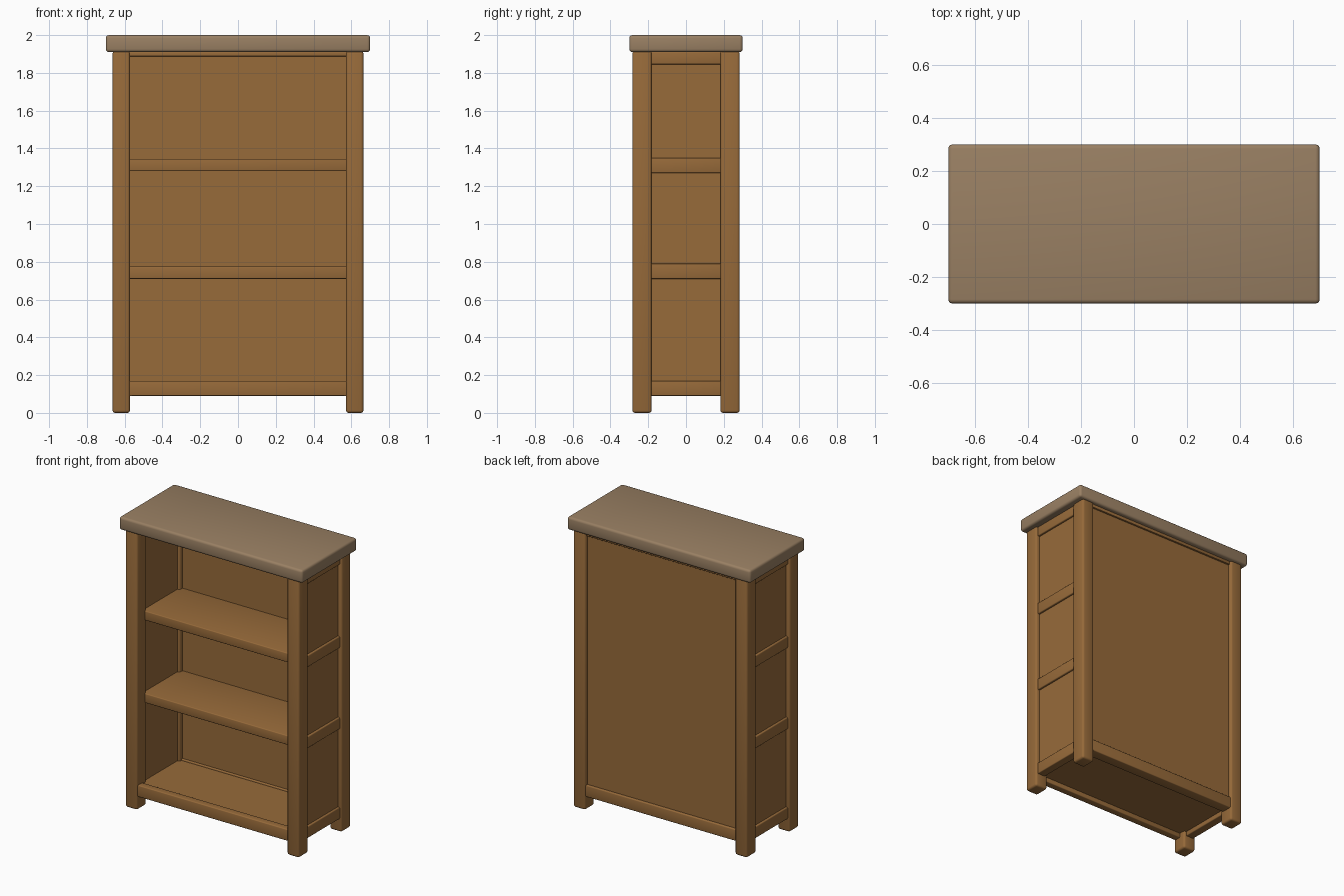
import bpy, bmesh

if "Cube" in bpy.data.objects:
    bpy.data.objects.remove(bpy.data.objects["Cube"])


def material(name, color):
    m = bpy.data.materials.new(name)
    m.diffuse_color = (*color, 1)
    m.use_nodes = True
    m.node_tree.nodes["Principled BSDF"].inputs["Base Color"].default_value = m.diffuse_color
    return m


wood = material("warm_wood", (0.31, 0.145, 0.042))
top_wood = material("pale_wood", (0.32, 0.215, 0.125))


def box(name, x, y, z, bevel=0.005, mat=wood):
    """Rounded box from (min, max) ranges on each axis."""
    me = bpy.data.meshes.new(name)
    bm = bmesh.new()
    bmesh.ops.create_cube(bm, size=1)
    for v in bm.verts:
        v.co = [r[0] if c < 0 else r[1] for c, r in zip(v.co, (x, y, z))]
    if bevel:
        bmesh.ops.bevel(bm, geom=bm.edges[:], offset=bevel, segments=3,
                        profile=0.5, affect='EDGES')
    bm.to_mesh(me)
    bm.free()
    me.materials.append(mat)
    ob = bpy.data.objects.new(name, me)
    bpy.context.collection.objects.link(ob)
    bpy.ops.object.select_all(action='DESELECT')
    ob.select_set(True)
    bpy.context.view_layer.objects.active = ob
    bpy.ops.object.shade_smooth_by_angle()
    return ob


def span(side, a, b):
    """Range a..b, mirrored to the negative side when side is -1."""
    return (a, b) if side > 0 else (-b, -a)


# Overhanging top slab
box("top_slab", (-0.70, 0.70), (-0.30, 0.30), (1.91, 2.0), 0.016, top_wood)

for sx, side in ((-1, "left"), (1, "right")):
    # Corner posts
    for sy, end in ((-1, "front"), (1, "back")):
        box(f"{end}_{side}_post", span(sx, 0.572, 0.664), span(sy, 0.182, 0.284),
            (0, 1.915), 0.014)
    # Side panel and its cross rails
    box(f"{side}_panel", span(sx, 0.59, 0.635), (-0.19, 0.19), (0.10, 1.912), 0)
    for i, (z0, z1) in enumerate(((0.09, 0.17), (0.71, 0.79), (1.27, 1.35), (1.845, 1.912))):
        box(f"{side}_rail_{i + 1}", span(sx, 0.60 if i else 0.59, 0.65),
            (-0.19, 0.19), (z0, z1), 0.006)

# Front and back base rails, and the back top rail
box("front_base_rail", (-0.58, 0.58), (-0.275, -0.225), (0.09, 0.17), 0.006)
box("back_base_rail", (-0.58, 0.58), (0.20, 0.275), (0.09, 0.17), 0.006)
box("back_top_rail", (-0.58, 0.58), (0.205, 0.27), (1.888, 1.912), 0.004)

# Back panel
box("back_panel", (-0.58, 0.58), (0.212, 0.258), (0.12, 1.90), 0)

# Bottom board and the two shelves
box("bottom_board", (-0.60, 0.60), (-0.24, 0.22), (0.12, 0.16), 0)
for name, z in (("lower_shelf", 0.71), ("upper_shelf", 1.28)):
    box(name, (-0.595, 0.595), (-0.20, 0.22), (z, z + 0.065), 0.006)
